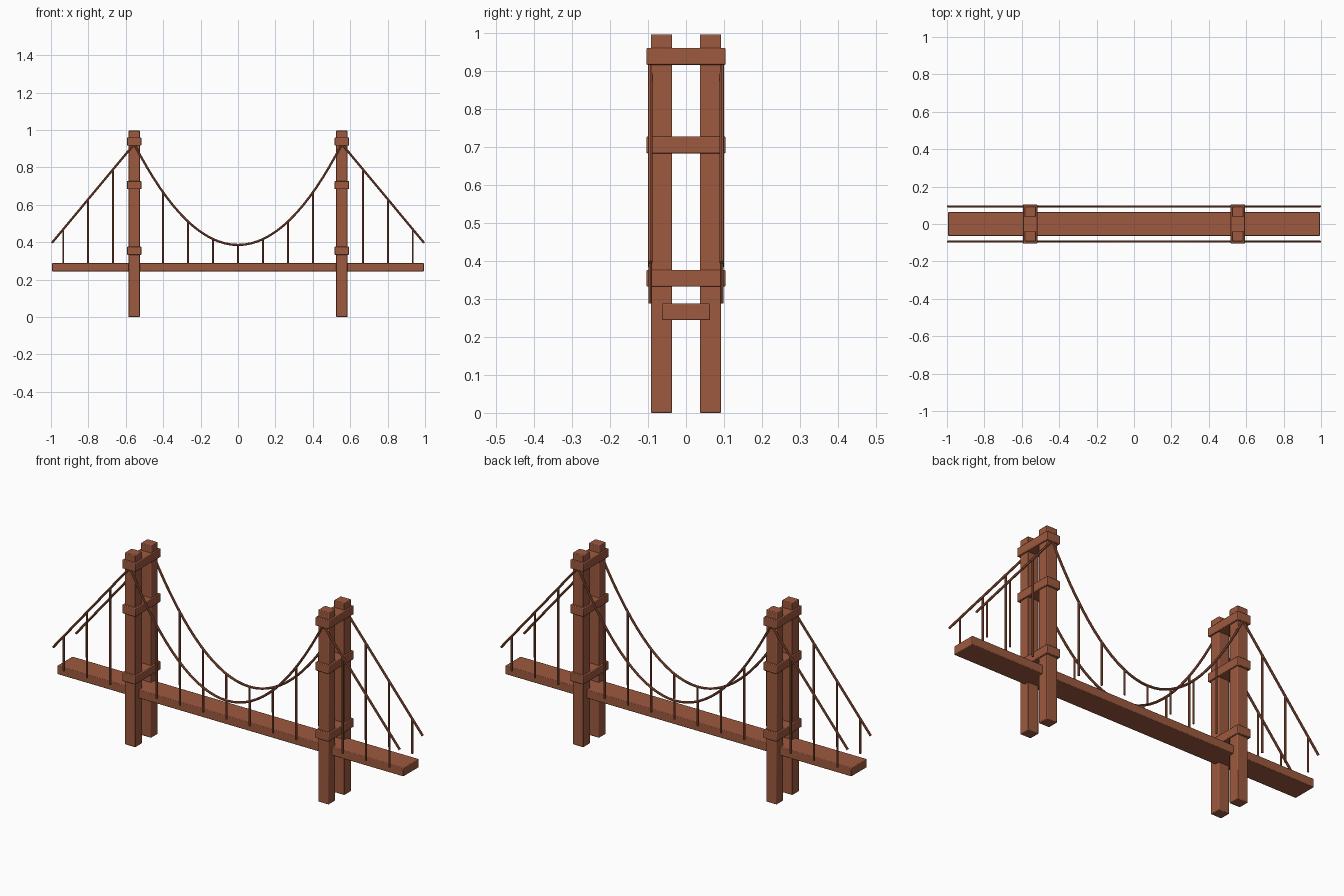
import bpy

if "Cube" in bpy.data.objects:
    bpy.data.objects.remove(bpy.data.objects["Cube"])

rust = bpy.data.materials.new("rust red")
rust.use_nodes = True
rust.diffuse_color = (0.34, 0.1, 0.05, 1)
rust.node_tree.nodes["Principled BSDF"].inputs["Base Color"].default_value = (0.34, 0.1, 0.05, 1)

TOWER_X, CABLE_Y = 0.555, 0.094
DECK_TOP, SAG_Z, PEAK_Z, ANCHOR_Z = 0.288, 0.385, 0.925, 0.396
END_X = 0.995


def box(name, center, size, bevel=0.003):
    bpy.ops.mesh.primitive_cube_add(size=1, location=center)
    ob = bpy.context.object
    ob.name = name
    ob.scale = size
    bpy.ops.object.transform_apply(location=False, rotation=False, scale=True)
    mod = ob.modifiers.new("soft edge", 'BEVEL')
    mod.width = bevel
    mod.segments = 2
    ob.data.materials.append(rust)
    bpy.ops.object.shade_smooth_by_angle()


def tube(name, points, radius):
    curve = bpy.data.curves.new(name, 'CURVE')
    curve.dimensions = '3D'
    curve.bevel_depth = radius
    curve.bevel_resolution = 2
    curve.use_fill_caps = True
    spline = curve.splines.new('POLY')
    spline.points.add(len(points) - 1)
    for p, co in zip(spline.points, points):
        p.co = (*co, 1)
    ob = bpy.data.objects.new(name, curve)
    bpy.context.collection.objects.link(ob)
    curve.materials.append(rust)
    bpy.ops.object.select_all(action='DESELECT')
    ob.select_set(True)
    bpy.context.view_layer.objects.active = ob
    bpy.ops.object.convert(target='MESH')
    bpy.ops.object.shade_smooth_by_angle()


def cable_height(x):
    x = abs(x)
    if x <= TOWER_X:
        return SAG_Z + (PEAK_Z - SAG_Z) * (x / TOWER_X) ** 2
    t = (x - TOWER_X) / (END_X - TOWER_X)
    return PEAK_Z + (ANCHOR_Z - PEAK_Z) * t


# Road deck
box("deck", (0, 0, 0.266), (1.988, 0.126, 0.044))

# Towers: paired legs tied by crossbars
for side, sx in (("right", -1), ("left", 1)):
    x = sx * TOWER_X
    for end, sy in (("front", -1), ("back", 1)):
        box(f"{side}_tower_{end}_leg", (x, sy * 0.0645, 0.498), (0.06, 0.056, 0.996))
    for level, z in (("lower", 0.354), ("middle", 0.705), ("upper", 0.938)):
        box(f"{side}_tower_{level}_crossbar", (x, 0, z), (0.076, 0.208, 0.044))

# Cables and hangers on both sides of the deck
for end, sy in (("front", -1), ("back", 1)):
    y = sy * CABLE_Y
    xs = [TOWER_X * i / 16 for i in range(-16, 17)]
    tube(f"{end}_main_cable", [(x, y, cable_height(x)) for x in xs], 0.006)
    for side, sx in (("right", -1), ("left", 1)):
        tube(f"{end}_{side}_side_cable",
             [(sx * x, y, cable_height(x)) for x in (TOWER_X, END_X)], 0.006)
    for i in range(-7, 8):
        if abs(i) != 4:
            x = i * 0.1335
            tube(f"{end}_hanger", [(x, y, DECK_TOP), (x, y, cable_height(x))], 0.005)
